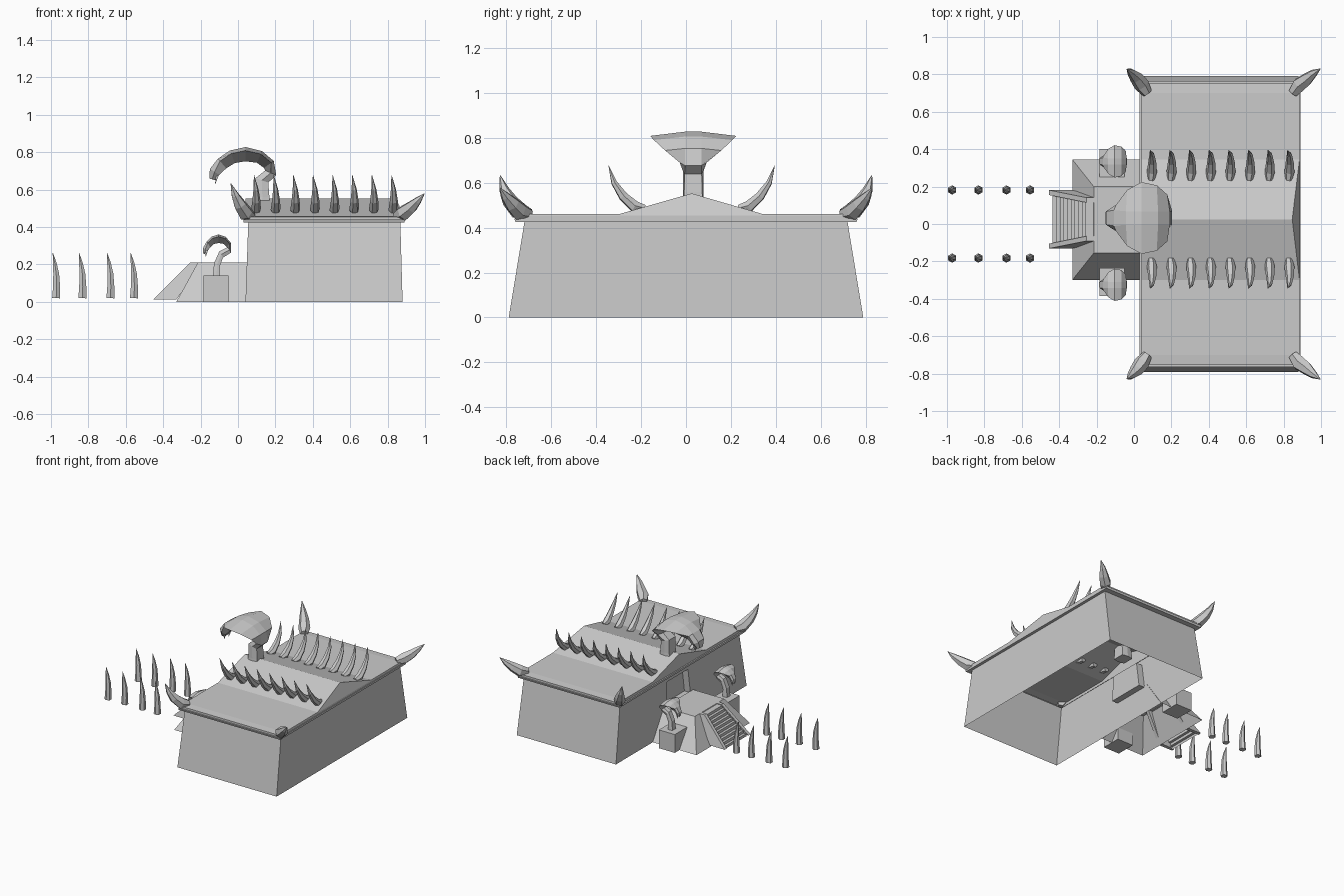
import bpy, bmesh, math
from mathutils import Vector

if "Cube" in bpy.data.objects:
    bpy.data.objects.remove(bpy.data.objects["Cube"])

CY = 0.025  # centre line of the entrance axis


def loft(name, rings, closed=True, cap0=False, cap1=False):
    """Skin a list of equal-length point rings into one flat-shaded object."""
    bm = bmesh.new()
    vr = [[bm.verts.new(p) for p in r] for r in rings]
    n = len(rings[0])
    for a, b in zip(vr, vr[1:]):
        for i in range(n if closed else n - 1):
            j = (i + 1) % n
            bm.faces.new((a[i], a[j], b[j], b[i]))
    if cap0:
        bm.faces.new(vr[0][::-1])
    if cap1:
        bm.faces.new(vr[-1])
    bmesh.ops.recalc_face_normals(bm, faces=bm.faces)
    me = bpy.data.meshes.new(name)
    bm.to_mesh(me)
    bm.free()
    ob = bpy.data.objects.new(name, me)
    bpy.context.collection.objects.link(ob)
    return ob


def rect(x0, x1, y0, y1, z):
    return [(x0, y0, z), (x1, y0, z), (x1, y1, z), (x0, y1, z)]


def horn(name, pts, radii, sides=6, flat=1.0):
    """Tapered curved spike along a path."""
    pts = [Vector(p) for p in pts]
    side = None
    rings = []
    for i, (p, r) in enumerate(zip(pts, radii)):
        t = (pts[min(i + 1, len(pts) - 1)] - pts[max(i - 1, 0)]).normalized()
        if side is None:
            bend = t.cross(pts[-1] - pts[0])
            side = bend if bend.length > 1e-4 else t.orthogonal()
        u = (side - t * side.dot(t)).normalized()
        v = t.cross(u)
        rings.append([p + r * (flat * math.cos(k * math.tau / sides) * u
                               + math.sin(k * math.tau / sides) * v)
                      for k in range(sides)])
    return loft(name, rings, cap0=True, cap1=True)


# Sloped walls: open underneath, front wall has a recessed doorway
loft("walls", [[(.04, -.79, 0), (.88, -.79, 0), (.88, .79, 0), (.04, .79, 0)],
               [(.055, -.72, .425), (.868, -.72, .425), (.868, .72, .425), (.055, .72, .425)]],
     closed=False)


def front(yz, dx=0):
    return [(.04 + .015 * z / .425 + dx, y, z) for y, z in yz]


door = [(-.12, .2), (.17, .2), (.15, .385), (-.10, .385)]
loft("front_wall", [front([(-.79, 0), (.79, 0), (.72, .425), (-.72, .425)]),
                    front(door), front(door, .05)], cap1=True)

# Roof rim and gabled roof sheet
loft("roof_rim", [rect(.055, .868, -.72, .72, .425), rect(.03, .89, -.76, .76, .425),
                  rect(.03, .89, -.765, .765, .44), rect(.04, .885, -.755, .755, .44),
                  rect(.04, .885, -.755, .755, .455)])
prof = [(-.755, .455), (-.70, .46), (-.30, .46), (CY, .553), (.345, .46), (.70, .46), (.755, .455)]
loft("roof", [[(.04, y, z) for y, z in prof],
              [(.885 - .42 * max(0, z - .46), y, z) for y, z in prof]],
     closed=False, cap0=True, cap1=True)

# Entrance platform (open underneath)
loft("platform", [rect(-.33, .045, -.30, .345, 0), rect(-.215, .05, -.155, .2, .21)], cap1=True)

# Stairs between two slanted side rails
N = 10
steps = []
for i in range(N):
    x = -.435 + i * .0195
    steps += [(x, i * .0205), (x, (i + 1) * .0205)]
steps.append((-.215, N * .0205))
loft("stairs", [[(x, CY + s * (.135 - .17 * (x + .435)), z) for x, z in steps]
                for s in (-1, 1)], closed=False)
for s in (-1, 1):
    rail = [(-.455, .012, .13), (-.33, .012, .13), (-.185, .21, .09), (-.255, .21, .09)]
    loft("stair_rail", [[(x, CY + s * (y + d), z) for x, z, y in rail] for d in (0, .026)],
         cap0=True, cap1=True)


# Hooded serpent statue: x, z, hood half width, spine half width, half thickness
SERPENT = [(.125, .46, .052, .045, .045), (.13, .56, .045, .04, .038),
           (.128, .65, .045, .038, .036), (.175, .69, .06, .036, .032),
           (.165, .735, .125, .036, .032), (.115, .775, .175, .036, .034),
           (.04, .79, .192, .036, .038), (-.03, .776, .15, .036, .036),
           (-.085, .74, .07, .042, .034), (-.125, .695, .052, .035, .03),
           (-.138, .655, .028, .018, .016)]


def serpent(name, place, foot=0):
    P = [Vector((x - (foot if i < 2 else foot * .5 if i == 2 else 0), 0, z))
         for i, (x, z, *_) in enumerate(SERPENT)]
    rings = []
    for i, (_, _, w, c, h) in enumerate(SERPENT):
        t = (P[min(i + 1, len(P) - 1)] - P[max(i - 1, 0)]).normalized()
        if i == 0:
            t = Vector((0, 0, 1))
        n = Vector((t.z, 0, -t.x))  # outer side of the arch
        e = .5 * h if w > .06 else 0
        sec = [(-w, e), (-c, h), (c, h), (w, e), (c, -h), (-c, -h)]
        rings.append([place(P[i] + Vector((0, a, 0)) + n * b) for a, b in sec])
    loft(name, rings, cap0=True, cap1=True)
    for s in (-1, 1):
        horn(name + "_fang", [place(Vector(p)) for p in
             ((-.105, s * .03, .69), (-.115, s * .03, .66), (-.122, s * .028, .63))],
             (.008, .006, .001), 4)


serpent("roof_serpent", lambda p: p + Vector((0, .032, 0)))

# Two small serpents on pedestals beside the platform
for yc, ys in ((.325, .335), (-.31, -.325)):
    loft("pedestal", [rect(-.185, -.05, yc - .075, yc + .075, z) for z in (0, .14)],
         cap0=True, cap1=True)
    serpent("guard_serpent", lambda p: Vector(((p.x - .2) * .43 - .035, ys + p.y * .45,
                                               .14 + (p.z - .46) * .6)), foot=.11)

# Rows of curved ribs on the gable
for i in range(8):
    x = .092 + i * .105
    for s in (-1, 1):
        horn("roof_rib", [(x, CY + s * .21, .485), (x + .004, CY + s * .255, .495),
                          (x + .006, CY + s * .305, .54), (x + .004, CY + s * .345, .60),
                          (x - .006, CY + s * .37, .677)],
             (.018, .027, .022, .014, .001))

# Corner horns
for s in (-1, 1):
    horn("front_corner_horn", [(.07, s * .70, .46), (.04, s * .745, .475), (.01, s * .785, .52),
                               (-.015, s * .81, .57), (-.038, s * .828, .632)],
         (.028, .042, .035, .022, .002))
    horn("back_corner_horn", [(.85, s * .70, .46), (.885, s * .745, .475), (.925, s * .775, .505),
                              (.96, s * .805, .54), (.996, s * .83, .578)],
         (.028, .042, .035, .022, .002))

# Two rows of tusks lining the approach
for x in (-.972, -.832, -.682, -.556):
    for s in (-1, 1):
        horn("approach_tusk", [(x, s * .182, .02), (x + .002, s * .182, .08),
                               (x, s * .182, .15), (x - .008, s * .182, .21),
                               (x - .018, s * .182, .262)],
             (.025, .022, .018, .011, .001))
